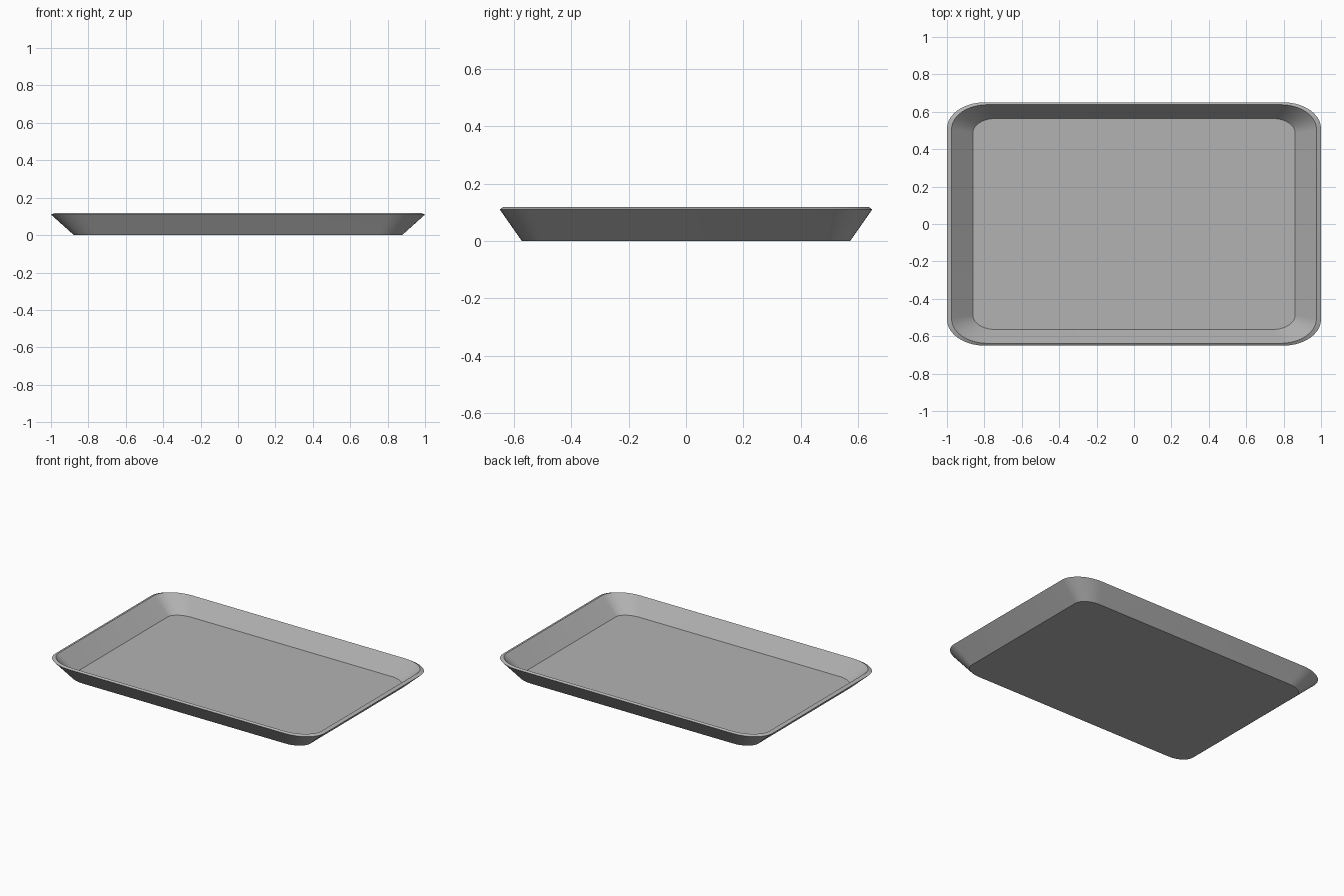
import bpy, bmesh
from math import sin, cos, pi

if "Cube" in bpy.data.objects:
    bpy.data.objects.remove(bpy.data.objects["Cube"])

SEGMENTS = 10  # steps per rounded corner


def rounded_outline(hx, hy, rx, ry):
    """Rectangle with elliptical corners, counter-clockwise."""
    points = []
    for q, (sx, sy) in enumerate([(1, 1), (-1, 1), (-1, -1), (1, -1)]):
        for i in range(SEGMENTS + 1):
            a = (q + i / SEGMENTS) * pi / 2
            points.append((sx * (hx - rx) + rx * cos(a), sy * (hy - ry) + ry * sin(a)))
    return points


# Half width, half depth, corner radii and height of each loop, under to inside
loops = [
    (0.877, 0.573, 0.125, 0.082, 0.0),    # outer foot
    (1.0, 0.65, 0.20, 0.14, 0.11),        # outer rim
    (0.976, 0.638, 0.19, 0.133, 0.119),   # inner rim
    (0.862, 0.564, 0.12, 0.078, 0.013),   # floor edge
]

bm = bmesh.new()
rings = [[bm.verts.new((x, y, z)) for x, y in rounded_outline(hx, hy, rx, ry)]
         for hx, hy, rx, ry, z in loops]

# Walls and rim
for lower, upper in zip(rings, rings[1:]):
    n = len(lower)
    for i in range(n):
        j = (i + 1) % n
        bm.faces.new((lower[i], lower[j], upper[j], upper[i]))

# Underside and floor
bm.faces.new(rings[0][::-1])
bm.faces.new(rings[-1])

mesh = bpy.data.meshes.new("tray")
bm.to_mesh(mesh)
bm.free()
tray = bpy.data.objects.new("tray", mesh)
bpy.context.collection.objects.link(tray)

# Dark grey surface
grey = bpy.data.materials.new("dark_grey")
grey.diffuse_color = (0.45, 0.45, 0.45, 1)
grey.use_nodes = True
grey.node_tree.nodes["Principled BSDF"].inputs["Base Color"].default_value = grey.diffuse_color
mesh.materials.append(grey)

bpy.context.view_layer.objects.active = tray
tray.select_set(True)
bpy.ops.object.shade_smooth_by_angle(angle=pi / 6)
